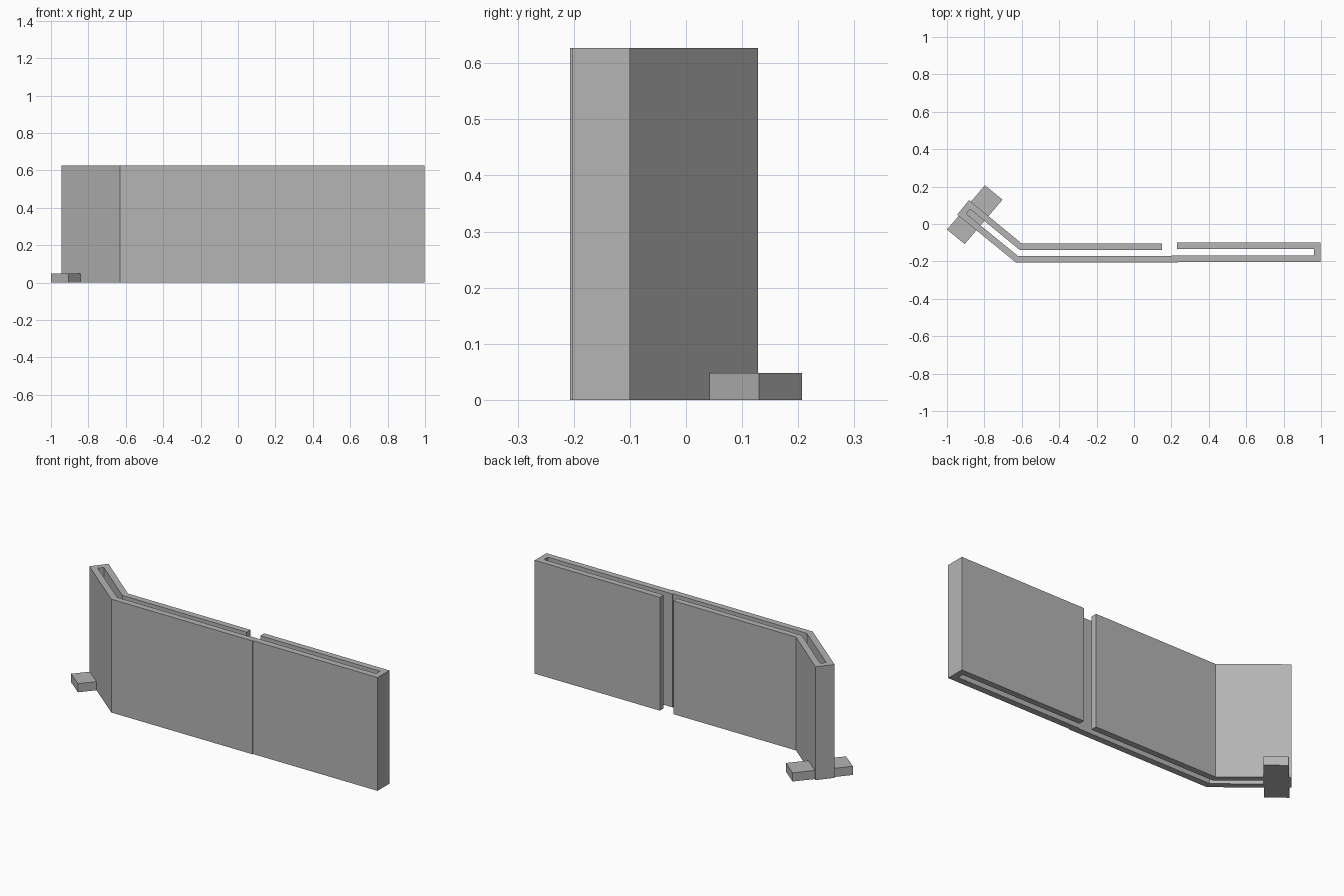
import bpy, bmesh

HEIGHT = 0.627

cube = bpy.data.objects.get("Cube")
if cube:
    bpy.data.objects.remove(cube, do_unlink=True)

grey = bpy.data.materials.new("plain grey")
grey.use_nodes = True
colour = (0.46, 0.46, 0.46, 1)
grey.diffuse_color = colour
grey.node_tree.nodes["Principled BSDF"].inputs["Base Color"].default_value = colour


def extrude_plan(name, plan, height):
    """Raise a flat floor-plan outline into a solid standing on the ground."""
    bm = bmesh.new()
    base = bm.faces.new([bm.verts.new((x, y, 0)) for x, y in plan])
    top = bmesh.ops.extrude_face_region(bm, geom=[base], use_keep_orig=True)
    verts = [g for g in top["geom"] if isinstance(g, bmesh.types.BMVert)]
    bmesh.ops.translate(bm, vec=(0, 0, height), verts=verts)
    bmesh.ops.recalc_face_normals(bm, faces=bm.faces)
    mesh = bpy.data.meshes.new(name)
    bm.to_mesh(mesh)
    bm.free()
    mesh.materials.append(grey)
    obj = bpy.data.objects.new(name, mesh)
    bpy.context.collection.objects.link(obj)
    return obj


# Bent hollow panel: outer skin, then back along the slot
extrude_plan("bent_panel", [
    (0.235, -0.207), (-0.63, -0.207), (-0.945, 0.05), (-0.882, 0.128),
    (-0.6, -0.105), (0.15, -0.105), (0.15, -0.139), (-0.611, -0.139),
    (-0.877, 0.08), (-0.897, 0.055), (-0.619, -0.172), (0.235, -0.172),
], HEIGHT)

# Straight hollow panel, hooked around its closed end
extrude_plan("straight_panel", [
    (0.2, -0.203), (0.996, -0.203), (0.996, -0.1), (0.23, -0.1),
    (0.23, -0.134), (0.963, -0.134), (0.963, -0.168), (0.2, -0.168),
], HEIGHT)

# Flat foot set across the bent end
extrude_plan("foot", [
    (-1.0, -0.03), (-0.905, -0.107), (-0.703, 0.13), (-0.797, 0.207),
], 0.048)
